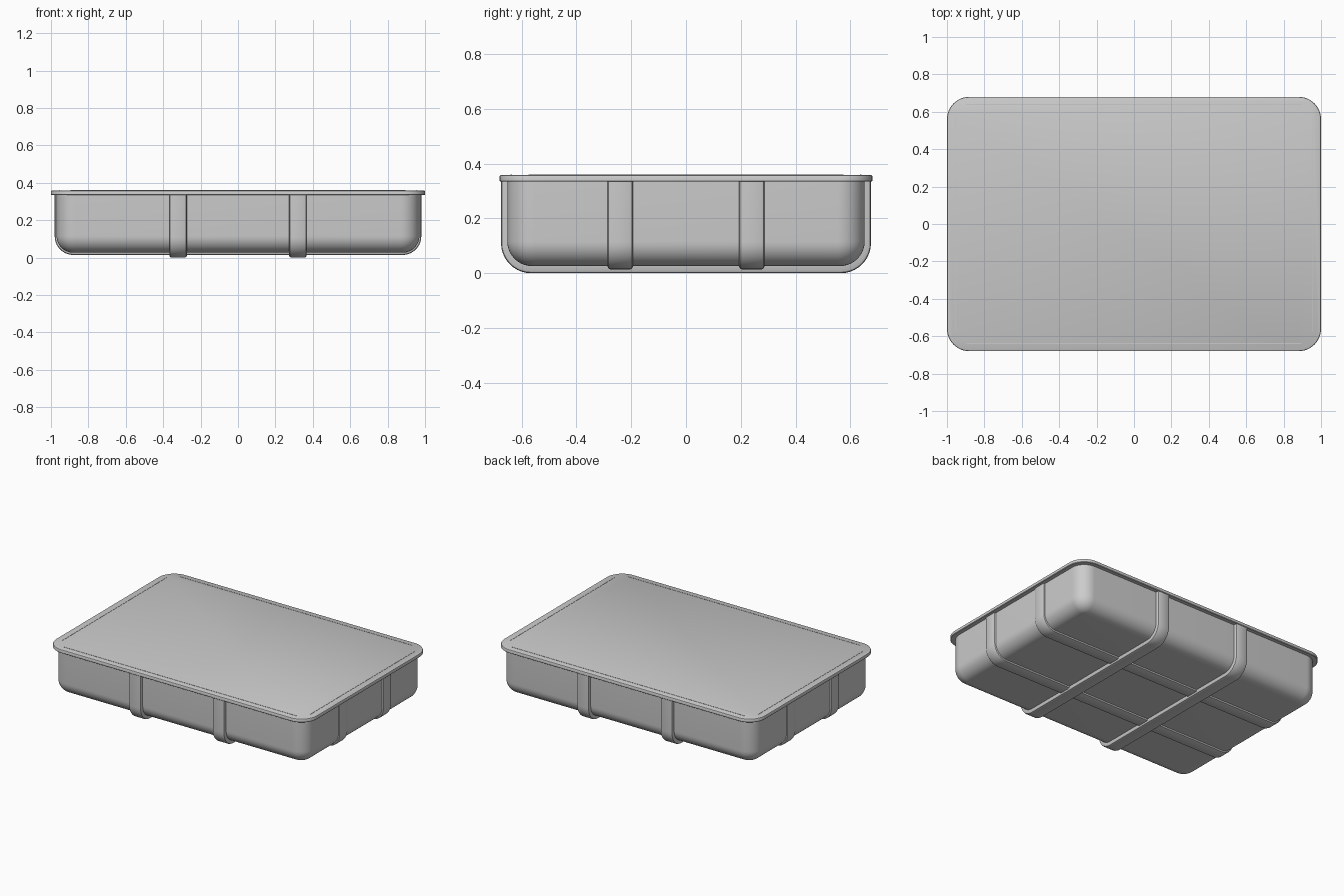
import bpy, bmesh
from math import sin, cos, pi

if "Cube" in bpy.data.objects:
    bpy.data.objects.remove(bpy.data.objects["Cube"])


def loft(name, rings, closed=True, caps=(True, True)):
    """Skin a list of equal-length point rings into one smooth object."""
    bm = bmesh.new()
    rows = [[bm.verts.new(p) for p in ring] for ring in rings]
    n = len(rows[0])
    for a, b in zip(rows, rows[1:]):
        for i in range(n if closed else n - 1):
            j = (i + 1) % n
            bm.faces.new((a[i], a[j], b[j], b[i]))
    for row, cap in zip((rows[0], rows[-1]), caps):
        if cap:
            bm.faces.new(row)
    bmesh.ops.recalc_face_normals(bm, faces=bm.faces)
    me = bpy.data.meshes.new(name)
    bm.to_mesh(me)
    bm.free()
    ob = bpy.data.objects.new(name, me)
    bpy.context.collection.objects.link(ob)
    bpy.ops.object.select_all(action='DESELECT')
    ob.select_set(True)
    bpy.context.view_layer.objects.active = ob
    bpy.ops.object.shade_smooth_by_angle(angle=0.6)
    return ob


def rounded_rect(hx, hy, r, z, seg=12):
    pts = []
    for k, (sx, sy) in enumerate(((1, 1), (-1, 1), (-1, -1), (1, -1))):
        for i in range(seg + 1):
            a = (k + i / seg) * pi / 2
            pts.append((sx * (hx - r) + r * cos(a), sy * (hy - r) + r * sin(a), z))
    return pts


def shell(name, hx, hy, r, profile):
    """Rounded-rectangle solid from (inset, height) steps."""
    return loft(name, [rounded_rect(hx - d, hy - d, r - d, z) for d, z in profile])


# tray body with a rounded bottom edge
R, FLOOR, RIM = 0.09, 0.026, 0.337
fillet = [(R * (1 - sin(t * pi / 20)), FLOOR + R * (1 - cos(t * pi / 20))) for t in range(11)]
shell("tray_body", 0.97, 0.652, 0.1, fillet + [(0, RIM)])

# flat lid with softened rim
shell("lid", 1.0, 0.68, 0.12,
      [(0.06, 0.334), (0.003, 0.334), (0, 0.337), (0, 0.353), (0.002, 0.357), (0.006, 0.359)])


# U-shaped bands wrapping the tray
def band(name, half, bottom, radius, at, along_x, raise_):
    rings = []
    for w, d in ((-0.046, 0.04), (-0.046, 0.009), (-0.043, 0.003), (-0.036, 0),
                 (0.036, 0), (0.043, 0.003), (0.046, 0.009), (0.046, 0.04)):
        h, b, r = half - d, bottom + d, radius - d
        path = [(-h, RIM)]
        for s in (-1, 1):
            for i in range(11):
                a = pi + (i / 10 + (s > 0)) * pi / 2
                path.append((s * (h - r) + r * cos(a), b + r + r * sin(a)))
        path.append((h, RIM))
        rings.append([(u, at + w, z) if along_x else (at + w, u, z) for u, z in path])
    return loft(name, rings, closed=False, caps=(False, False))


for side, s in (("a", -1), ("b", 1)):
    band("cross_band_" + side, 0.675, 0.0, 0.11, 0.32 * s, False, 0)
    band("long_band_" + side, 0.98, 0.014, 0.1, 0.24 * s, True, 0)

# fine raised lines along the lid edges
for side, s in (("a", -1), ("b", 1)):
    for name, cx, cy, hx, hy in (("lid_end_line_", 0.953 * s, 0, 0.0025, 0.575),
                                 ("lid_side_line_", 0, 0.638 * s, 0.895, 0.0025)):
        loft(name + side, [[(cx + i * hx, cy + j * hy, z) for i, j in
                            ((-1, -1), (1, -1), (1, 1), (-1, 1))] for z in (0.357, 0.3605)])
